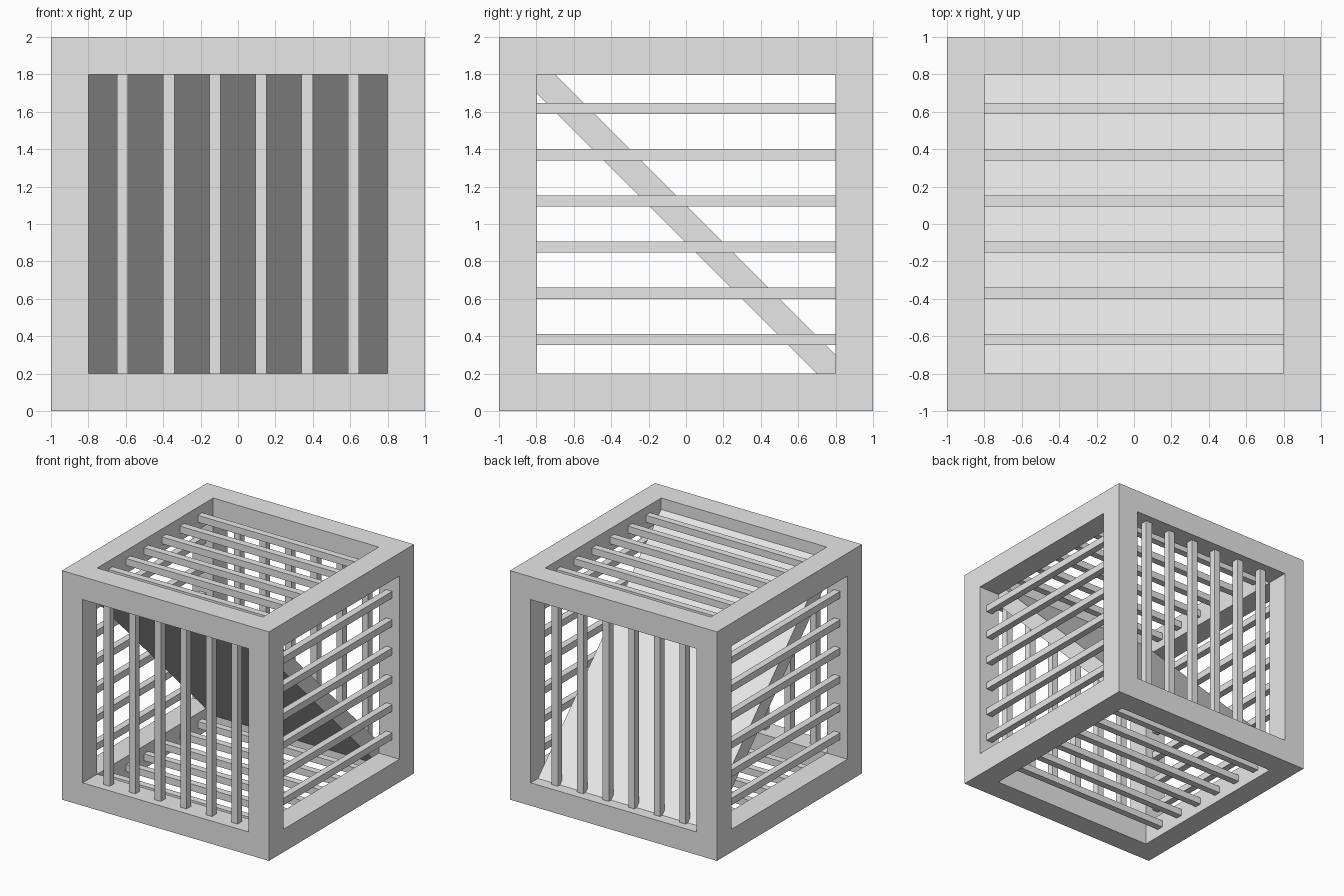
import bpy, bmesh, math
from mathutils import Matrix, Vector

cube = bpy.data.objects.get("Cube")
if cube:
    bpy.data.objects.remove(cube, do_unlink=True)

grey = bpy.data.materials.new("light_grey")
grey.use_nodes = True
grey.diffuse_color = (0.8, 0.8, 0.8, 1)
grey.node_tree.nodes["Principled BSDF"].inputs["Base Color"].default_value = (0.8, 0.8, 0.8, 1)

OPEN = 0.8       # half size of each opening
BEAM = 0.2       # frame beam thickness
BAR = 0.06       # bar thickness
BAR_COUNT = 6
PITCH = 0.247
CENTRE = Vector((0, 0, 1))


def finish(name, bm):
    mesh = bpy.data.meshes.new(name)
    bm.to_mesh(mesh)
    bm.free()
    mesh.materials.append(grey)
    obj = bpy.data.objects.new(name, mesh)
    bpy.context.collection.objects.link(obj)
    return obj


def box(name, centre, size, rotation=Matrix()):
    bm = bmesh.new()
    matrix = Matrix.Translation(centre) @ rotation @ Matrix.Diagonal((*size, 1))
    bmesh.ops.create_cube(bm, size=1, matrix=matrix)
    return finish(name, bm)


# Open cube frame: inset every side, then push the openings inward
bm = bmesh.new()
bmesh.ops.create_cube(bm, size=2, matrix=Matrix.Translation(CENTRE))
sides = bm.faces[:]
bmesh.ops.inset_individual(bm, faces=sides, thickness=BEAM, use_even_offset=True)
for face in sides:
    normal = face.normal.copy()
    result = bmesh.ops.extrude_discrete_faces(bm, faces=[face])
    bmesh.ops.translate(bm, vec=-normal * BEAM, verts=result["faces"][0].verts[:])
    bmesh.ops.delete(bm, geom=result["faces"], context="FACES_ONLY")
bmesh.ops.remove_doubles(bm, verts=bm.verts[:], dist=0.001)
bmesh.ops.recalc_face_normals(bm, faces=bm.faces[:])
finish("cube_frame", bm)

# Bars in each opening: (name, facing axis, side, bar axis, spacing axis)
GRILLES = [
    ("front", 1, -1, 2, 0), ("back", 1, 1, 2, 0),
    ("right", 0, -1, 1, 2), ("left", 0, 1, 1, 2),
    ("bottom", 2, -1, 0, 1), ("top", 2, 1, 0, 1),
]
for name, facing, side, along, across in GRILLES:
    for i in range(BAR_COUNT):
        centre = CENTRE.copy()
        centre[facing] += side * (1 - BEAM / 2)
        centre[across] += (i - (BAR_COUNT - 1) / 2) * PITCH
        size = [BAR] * 3
        size[along] = 2 * OPEN
        box(f"{name}_bar_{i + 1}", centre, size)

# Sloping panel, high at the front and low at the back
box("diagonal_panel", CENTRE, (2 * OPEN, 2.5, BEAM / math.sqrt(2)),
    Matrix.Rotation(-math.pi / 4, 4, "X"))
